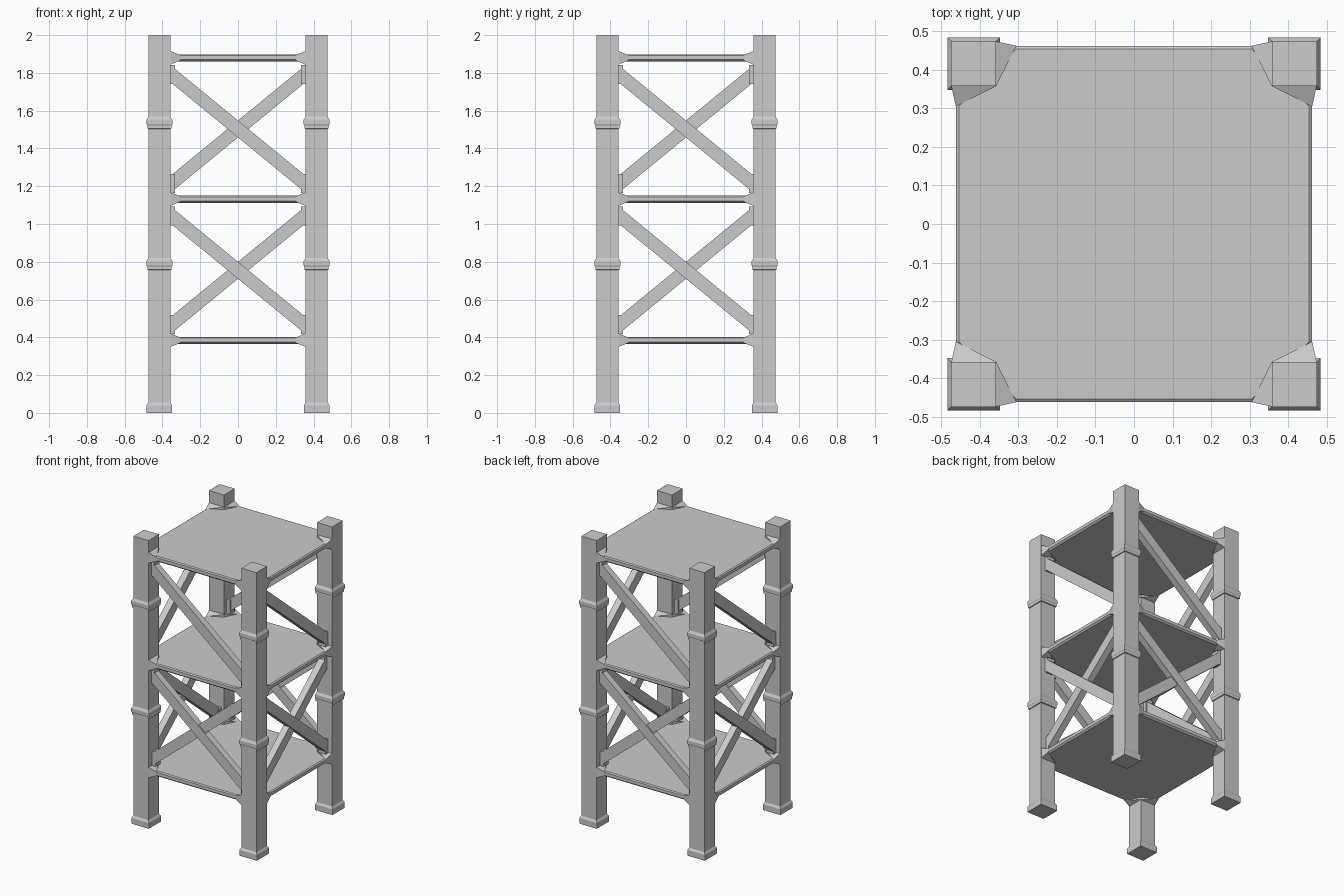
import bpy, bmesh
from math import pi
from mathutils import Matrix, Vector

if "Cube" in bpy.data.objects:
    bpy.data.objects.remove(bpy.data.objects["Cube"])

P = 0.416      # post centre offset
H = 0.0585     # post half width
IN = P - H     # inner post face


def finish(bm, name):
    bmesh.ops.recalc_face_normals(bm, faces=bm.faces)
    me = bpy.data.meshes.new(name)
    bm.to_mesh(me)
    bm.free()
    ob = bpy.data.objects.new(name, me)
    bpy.context.collection.objects.link(ob)
    return ob


def loft(bm, rings):
    """Join equal-length point rings and cap both ends."""
    vs = [[bm.verts.new(p) for p in r] for r in rings]
    n = len(vs[0])
    for a, b in zip(vs, vs[1:]):
        for i in range(n):
            j = (i + 1) % n
            bm.faces.new((a[i], a[j], b[j], b[i]))
    bm.faces.new(vs[0][::-1])
    bm.faces.new(vs[-1])


def prism(bm, profile, y0, y1):
    loft(bm, [[(x, y, z) for x, z in profile] for y in (y0, y1)])


def square(h, z):
    return [(P + sx * h, P + sy * h, z) for sx, sy in ((-1, -1), (1, -1), (1, 1), (-1, 1))]


def turn(ob, k):
    ob.data.transform(Matrix.Rotation(k * pi / 2, 4, 'Z'))


# Posts with foot and two collars, as one stepped square section
def collar(z):
    return [(z, H), (z + .002, .064), (z + .018, .064), (z + .024, .068),
            (z + .048, .068), (z + .064, H)]


section = [(0, .0675), (.04, .0675), (.054, H)] + collar(.756) + collar(1.504) + [(2, H)]
for k in range(4):
    bm = bmesh.new()
    loft(bm, [square(h, z) for z, h in section])
    turn(finish(bm, f"post_{k + 1}"), k)

# Platforms with clipped corners and bevelled rims
E, C = 0.462, 0.305


def octagon(e, c, z):
    return [(c, -e, z), (e, -c, z), (e, c, z), (c, e, z),
            (-c, e, z), (-e, c, z), (-e, -c, z), (-c, -e, z)]


LEVELS = (.385, 1.132, 1.88)
for i, z in enumerate(LEVELS):
    bm = bmesh.new()
    loft(bm, [octagon(E - .012, C, z - .02), octagon(E, C, z - .01),
              octagon(E, C, z + .012), octagon(E - .008, C, z + .018)])
    finish(bm, f"platform_{i + 1}")
    # Flared joints between platform and posts
    for k in range(4):
        bm = bmesh.new()
        out = P + H - .001
        for s in (-1, 1):
            for x, y, dz in ((IN, IN, .036), (IN, out, .036), (out, IN, .036),
                             (C, E, .014), (E, C, .014)):
                bm.verts.new((x, y, z + s * dz))
        bmesh.ops.convex_hull(bm, input=bm.verts)
        turn(finish(bm, f"joint_{i + 1}_{k + 1}"), k)


# Diagonal braces with end tabs; s = 1 descends left to right seen from outside
def brace(name, zc, s, k):
    bm = bmesh.new()
    x, rise, v = IN + .004, .296, .045
    y = -P - .004 * s
    prism(bm, [(-x, zc + s * rise - v), (x, zc - s * rise - v),
               (x, zc - s * rise + v), (-x, zc + s * rise + v)], y - .023, y + .023)
    for d in (-1, 1):
        zt = zc - d * s * (rise - .008)
        prism(bm, [(d * .333, zt - .05), (d * x, zt - .05),
                   (d * x, zt + .05), (d * .333, zt + .05)], y - .022, y + .034)
    turn(finish(bm, name), k)


for k in range(4):
    brace(f"upper_brace_{k + 1}", 1.503, 1, k)
    brace(f"lower_brace_a_{k + 1}", .755, 1, k)
    brace(f"lower_brace_b_{k + 1}", .755, -1, k)
